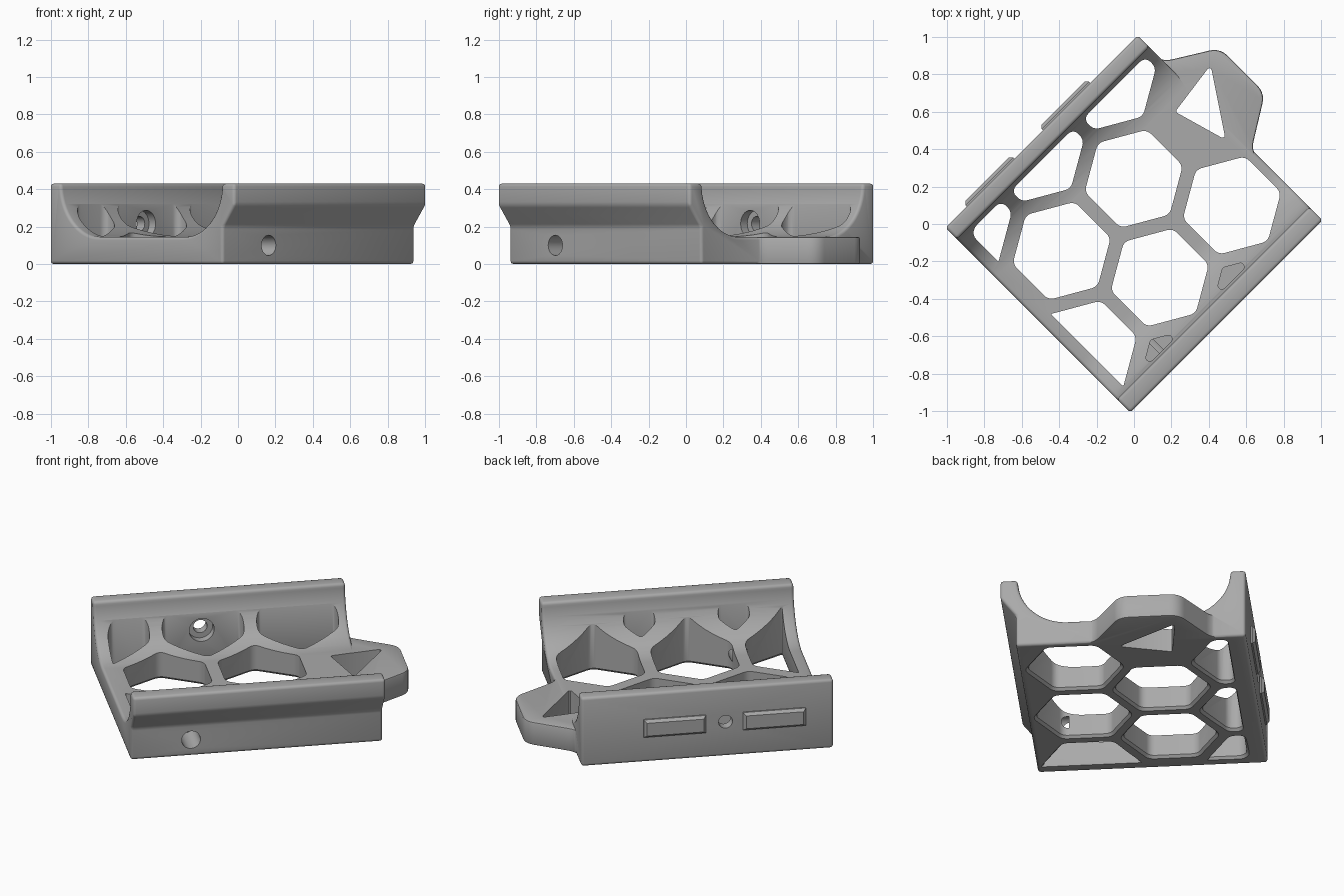
import bpy, bmesh, math
from mathutils import Vector, Matrix

if "Cube" in bpy.data.objects:
    bpy.data.objects.remove(bpy.data.objects["Cube"])

grey = bpy.data.materials.new("plastic_grey")
grey.diffuse_color = (0.4, 0.4, 0.4, 1)
grey.use_nodes = True
grey.node_tree.nodes["Principled BSDF"].inputs["Base Color"].default_value = grey.diffuse_color
HALF_L, HALF_W, H, FLOOR = 0.727, 0.699, 0.43, 0.145


def loft(name, rings):
    """Closed solid through equal-length rings of 3D points."""
    bm = bmesh.new()
    vs = [[bm.verts.new(p) for p in r] for r in rings]
    n = len(vs[0])
    for a, b in zip(vs, vs[1:]):
        for i in range(n):
            bm.faces.new((a[i], a[(i + 1) % n], b[(i + 1) % n], b[i]))
    bm.faces.new(vs[0][::-1])
    bm.faces.new(vs[-1])
    bmesh.ops.recalc_face_normals(bm, faces=bm.faces)
    me = bpy.data.meshes.new(name)
    bm.to_mesh(me)
    bm.free()
    me.materials.append(grey)
    ob = bpy.data.objects.new(name, me)
    bpy.context.collection.objects.link(ob)
    return ob


def apply_mod(ob, kind, **props):
    m = ob.modifiers.new(kind, kind)
    for k, v in props.items():
        setattr(m, k, v)
    bpy.context.view_layer.objects.active = ob
    bpy.ops.object.modifier_apply(modifier=m.name)


def combine(ob, other, op):
    apply_mod(ob, 'BOOLEAN', operation=op, object=other, solver='EXACT')
    bpy.data.objects.remove(other)


def rounded(pts, r, steps=5):
    """Round every corner of a 2D polygon."""
    out = []
    for i, p in enumerate(pts):
        p, a, b = Vector(p), Vector(pts[i - 1]), Vector(pts[(i + 1) % len(pts)])
        da, db = (a - p), (b - p)
        la, lb = da.length, db.length
        half = da.angle(db) / 2
        t = min(r / math.tan(half), la * 0.45, lb * 0.45)
        s, e = p + da / la * t, p + db / lb * t
        c = p + (da / la + db / lb).normalized() * (t / math.cos(half))
        rad = t * math.tan(half)
        for k in range(steps + 1):
            d = (s - c).lerp(e - c, k / steps)
            ang = math.pi - 2 * half
            w1 = math.sin((1 - k / steps) * ang) / math.sin(ang)
            w2 = math.sin(k / steps * ang) / math.sin(ang)
            d = (s - c) * w1 + (e - c) * w2
            out.append(c + d.normalized() * rad)
    return out


def clip(pts, axis, limit, sign):
    """Keep the polygon part where sign * coord <= sign * limit."""
    out = []
    for i, p in enumerate(pts):
        q = pts[i - 1]
        dp, dq = sign * (p[axis] - limit), sign * (q[axis] - limit)
        if (dp <= 0) != (dq <= 0):
            out.append(q.lerp(p, dq / (dq - dp)))
        if dp <= 0:
            out.append(p)
    return out


def flare(poly, f, z):
    c = sum(poly, Vector((0, 0))) / len(poly)
    return [(*(p + (p - c).normalized() * f), z) for p in poly]


def cylinder(name, u, z, r, v0, v1, r1=None):
    def ring(v, rad):
        return [(u + rad * math.cos(k * math.pi / 16), v,
                 z + rad * math.sin(k * math.pi / 16)) for k in range(32)]
    return loft(name, [ring(v0, r), ring(v1, r1 or r)])


# Cradle body: channel profile with concave side fillets and undercut rail
R = 0.285
wall_l, wall_r = 0.612, -0.6
prof = [(-0.61, 0), (HALF_W, 0), (HALF_W, H), (wall_l, H)]
for k in range(1, 17):
    a = k / 16 * math.pi / 2
    prof.append((wall_l - R + R * math.cos(a), H - R * math.sin(a)))
for k in range(16):
    a = math.pi / 2 * (1 - k / 16)
    prof.append((wall_r + R - R * math.cos(a), H - R * math.sin(a)))
prof += [(wall_r, H), (-HALF_W, H), (-HALF_W, 0.315), (-0.61, 0.2)]
body = loft("cradle_body", [[(u, v, z) for v, z in prof] for u in (-HALF_L, HALF_L)])
apply_mod(body, 'BEVEL', width=0.017, segments=3, limit_method='ANGLE',
          angle_limit=math.radians(30))

# Rounded end tab
tab_pts = rounded([(0.4, -0.4), (0.715, -0.4), (0.715, -0.17), (0.99, 0),
                   (0.99, 0.34), (0.715, 0.51), (0.715, 0.65), (0.4, 0.65)], 0.1)
tab = loft("end_tab", [[(*p, z) for p in tab_pts] for z in (0, FLOOR - 0.001)])
apply_mod(tab, 'BEVEL', width=0.01, segments=2, limit_method='ANGLE',
          angle_limit=math.radians(50))
combine(body, tab, 'UNION')

# Honeycomb openings, cut off at the walls; the last row is shallow pockets
rows = [(-0.30, (0.44, -0.105, -0.65), True), (0.172, (0.17, -0.375), True),
        (0.644, (0.44, -0.105, -0.65), True), (-0.772, (0.17, -0.375), False)]
hex_r = 0.235 / math.cos(math.pi / 6)
for v, us, through in rows:
    for u in us:
        pts = [Vector((u + hex_r * math.sin(k * math.pi / 3),
                       v + hex_r * math.cos(k * math.pi / 3))) for k in range(6)]
        for axis, limit, sign in ((0, -0.655, -1), (1, 0.59, 1), (1, -0.585, -1)):
            pts = clip(pts, axis, limit, sign)
        poly = rounded(pts, 0.055 if through else 0.025)
        if through:
            rings = [flare(poly, 0.03, -0.015), flare(poly, 0, 0.015), flare(poly, 0, 0.6)]
        else:
            rings = [flare(poly, 0, 0.152), flare(poly, 0, 0.6)]
        combine(body, loft("cell_cutter", rings), 'DIFFERENCE')

# Plain triangular opening in the tab
tri = [Vector(((x + y) / math.sqrt(2), (y - x) / math.sqrt(2)))
       for x, y in ((0.41, 0.85), (0.49, 0.45), (0.22, 0.6))]
tri = rounded(tri, 0.012, 3)
combine(body, loft("tab_cutter", [[(*p, z) for p in tri] for z in (-0.1, 0.3)]), 'DIFFERENCE')

# Screw holes: countersunk one in the tall wall, blind one under the rail
for args in ((-0.105, 0.215, 0.04, 0.5, 0.8), (-0.105, 0.215, 0.072, 0.5, 0.64),
             (-0.378, 0.1, 0.054, -0.8, -0.4)):
    combine(body, cylinder("hole_cutter", *args), 'DIFFERENCE')

# Two raised pads outside the tall wall
parts = [body]
for u0, u1 in ((-0.566, -0.205), (0.01, 0.368)):
    rings = []
    for v, d in ((0.68, 0), (0.708, 0), (0.724, 0.015)):
        rings.append([(u0 + d, v, 0.158 + d), (u1 - d, v, 0.158 + d),
                      (u1 - d, v, 0.268 - d), (u0 + d, v, 0.268 - d)])
    parts.append(loft("wall_pad", rings))

# Turn the whole assembly diagonally and smooth the curves
for ob in parts:
    ob.data.transform(Matrix.Rotation(math.pi / 4, 4, 'Z'))
    bpy.ops.object.select_all(action='DESELECT')
    ob.select_set(True)
    bpy.context.view_layer.objects.active = ob
    bpy.ops.object.shade_smooth_by_angle(angle=math.radians(32))
